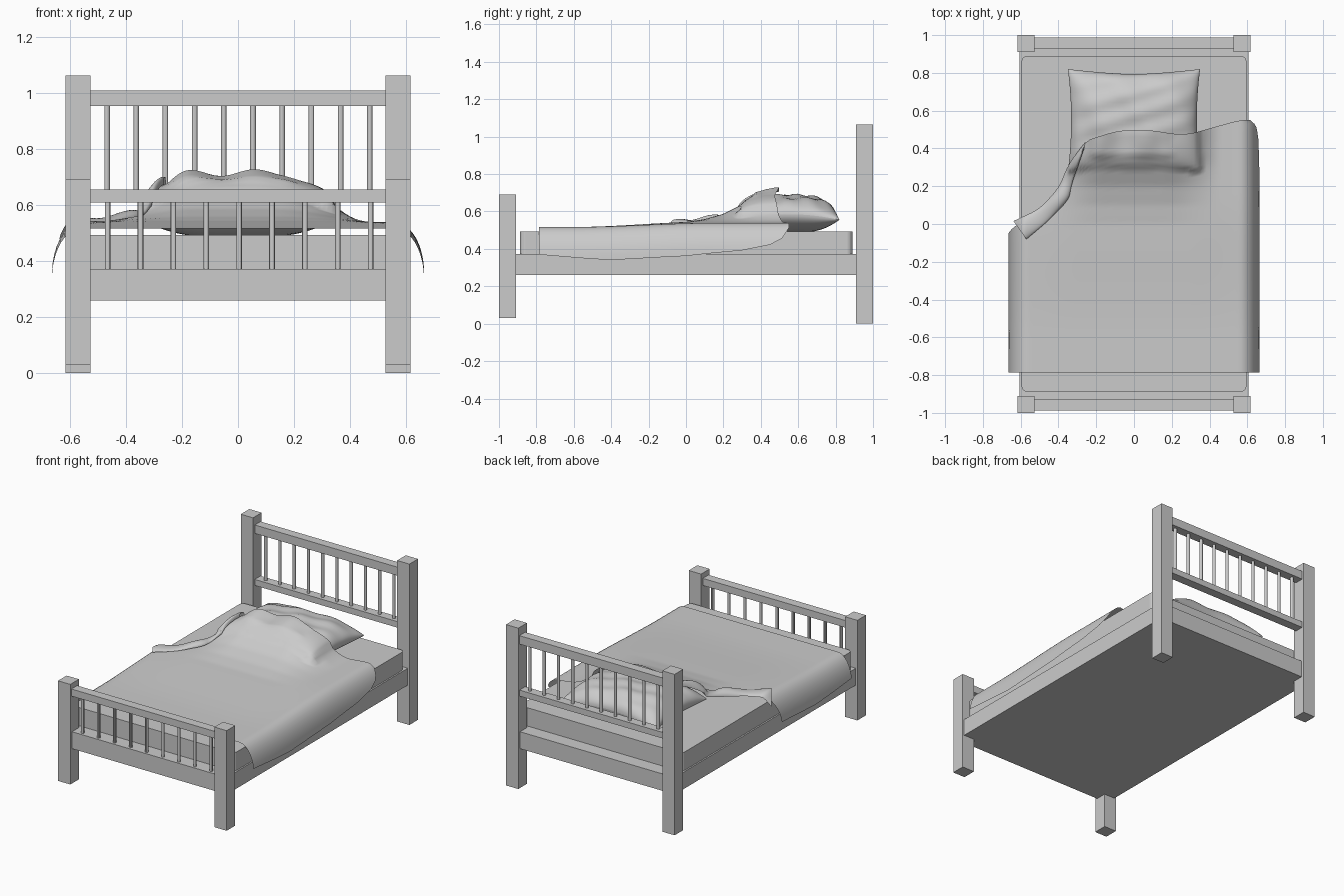
import bpy, bmesh, math

if "Cube" in bpy.data.objects:
    bpy.data.objects.remove(bpy.data.objects["Cube"])

def lerp_table(pts, x):
    """Smooth interpolation through (x, value) pairs."""
    if x <= pts[0][0]:
        return pts[0][1]
    for (a, va), (b, vb) in zip(pts, pts[1:]):
        if x <= b:
            return va + (vb - va) * (x - a) / (b - a)
    return pts[-1][1]

def smoothstep(a, b, x):
    t = min(1, max(0, (x - a) / (b - a)))
    return t * t * (3 - 2 * t)

def finish(name, bm, smooth=False):
    me = bpy.data.meshes.new(name)
    bm.to_mesh(me)
    bm.free()
    ob = bpy.data.objects.new(name, me)
    bpy.context.collection.objects.link(ob)
    if smooth:
        for p in me.polygons:
            p.use_smooth = True
    return ob

def box(name, x0, x1, y0, y1, z0, z1, corner=0):
    bm = bmesh.new()
    bmesh.ops.create_cube(bm, size=1)
    for v in bm.verts:
        v.co = ((x0 + x1) / 2 + v.co.x * (x1 - x0),
                (y0 + y1) / 2 + v.co.y * (y1 - y0),
                (z0 + z1) / 2 + v.co.z * (z1 - z0))
    if corner:
        edges = [e for e in bm.edges if abs(e.verts[0].co.z - e.verts[1].co.z) > 1e-4]
        bmesh.ops.bevel(bm, geom=edges, offset=corner, segments=5, profile=0.5, affect='EDGES')
    return finish(name, bm)

def grid(name, nu, nv, fn):
    """Surface from fn(i/nu, j/nv)."""
    bm = bmesh.new()
    vs = [[bm.verts.new(fn(i / nu, j / nv)) for j in range(nv + 1)] for i in range(nu + 1)]
    for i in range(nu):
        for j in range(nv):
            bm.faces.new((vs[i][j], vs[i + 1][j], vs[i + 1][j + 1], vs[i][j + 1]))
    return finish(name, bm, True)

def spindles(name, n, x0, x1, y, z0, z1):
    for i in range(n):
        bpy.ops.mesh.primitive_cylinder_add(
            vertices=12, radius=0.01, depth=z1 - z0,
            location=(x0 + (x1 - x0) * i / (n - 1), y, (z0 + z1) / 2))
        bpy.context.object.name = f"{name}_{i + 1}"
        bpy.ops.object.shade_smooth_by_angle()

# Posts
for side, s in (("left", -1), ("right", 1)):
    a, b = sorted((s * 0.617, s * 0.527))
    box(f"head_post_{side}", a, b, 0.91, 1.0, 0, 1.064)
    box(f"foot_post_{side}", a, b, -1.0, -0.91, 0.03, 0.692)

# Base, rails and spindles
box("bed_base", -0.605, 0.605, -0.982, 0.982, 0.26, 0.372)
box("head_top_rail", -0.53, 0.53, 0.928, 0.988, 0.954, 1.01)
box("head_lower_rail", -0.53, 0.53, 0.928, 0.988, 0.61, 0.65)
box("foot_top_rail", -0.53, 0.53, -0.988, -0.928, 0.61, 0.657)
spindles("head_spindle", 10, -0.468, 0.471, 0.958, 0.645, 0.96)
spindles("foot_spindle", 9, -0.466, 0.474, -0.958, 0.365, 0.615)

# Mattress
box("mattress", -0.595, 0.595, -0.888, 0.89, 0.372, 0.493, 0.03)

# Pillow
PX, PY, PCY, PZ = 0.35, 0.27, 0.55, 0.585

def pillow_thick(u, v):
    return 0.1 * (max(0, 1 - abs(u) ** 3) * max(0, 1 - abs(v) ** 3)) ** 0.5

def pillow_pt(sign):
    def fn(a, b):
        u, v = -math.cos(a * math.pi), -math.cos(b * math.pi)
        x = PX * u * (1 - 0.05 * (1 - v * v))
        y = PCY + PY * v * (1 - 0.1 * (1 - abs(u) ** 1.5))
        t = pillow_thick(u, v)
        wrinkle = 0.06 * t * math.sin(9 * u + 4 * v) + 0.05 * t * math.sin(13 * v - 5 * u)
        sag = -0.03 * (u * u * v * v)
        return (x, y, PZ + sag + sign * t + (wrinkle if sign > 0 else 0))
    return fn

top = grid("pillow", 40, 32, pillow_pt(1))
bottom = grid("pillow_underside", 40, 32, pillow_pt(-1))
bottom.data.flip_normals()

# Blanket height field, draped over the pillow
RISE = [(0.0, 0), (0.1, 0.012), (0.2, 0.04), (0.3, 0.09), (0.37, 0.15), (0.48, 0.17), (0.6, 0.165)]

def height(x, y):
    h = 0.517 + 0.03 * smoothstep(-0.6, 0.15, y) * (1 - 0.3 * smoothstep(0.3, 0.6, abs(x)))
    spread = 1 - smoothstep(0.16, 0.47, abs(x + 0.01))
    lobes = 1 - 0.07 * math.cos((x + 0.06) * 26) * smoothstep(0.3, 0.45, y)
    h += lerp_table(RISE, y) * spread * lobes
    u, v = x / PX, (y - PCY) / PY
    if abs(u) < 1 and abs(v) < 1:
        h = max(h, PZ + 1.06 * pillow_thick(u, v) + 0.012)
    return h

EDGE = [(-0.7, -0.06), (-0.56, 0.03), (-0.5, 0.07), (-0.4, 0.18), (-0.34, 0.32), (-0.26, 0.44),
        (-0.1, 0.49), (0, 0.50), (0.1, 0.495), (0.22, 0.475), (0.3, 0.477), (0.45, 0.52),
        (0.56, 0.55), (0.7, 0.55)]
HANG = [(-0.8, 0.88), (-0.4, 1.0), (0.0, 0.98), (0.3, 0.88), (0.45, 0.77), (0.52, 0.62), (0.55, 0.35)]

def drape(s, y):
    """Point on the cloth: flat in the middle, quarter-ellipse down the sides."""
    if abs(s) <= 0.56:
        return (s, y, height(s, y))
    sg = math.copysign(1, s)
    q = (abs(s) - 0.56) / 0.14 * lerp_table(HANG, y) * math.pi / 2
    return (sg * (0.56 + 0.105 * math.sin(q)), y,
            height(sg * 0.56, y) - 0.18 * (1 - math.cos(q)))

def blanket_pt(a, b):
    s = -0.7 + 1.4 * a
    top_y = sum(lerp_table(EDGE, s + d) for d in (-0.03, 0, 0.03)) / 3
    return drape(s, -0.785 + (top_y + 0.785) * b)

grid("blanket", 84, 70, blanket_pt)

# Turned-back corner of the blanket, rolled along the diagonal edge
OUTER = [(0, (-0.25, 0.445)), (0.25, (-0.345, 0.32)), (0.5, (-0.40, 0.19)), (0.75, (-0.5, 0.08)), (1, (-0.65, 0.01))]
INNER = [(0, (-0.26, 0.41)), (0.25, (-0.33, 0.21)), (0.5, (-0.345, 0.13)), (0.75, (-0.45, 0.02)), (1, (-0.58, -0.09))]

def fold_pt(a, b):
    def at(tab):
        return [sum(lerp_table([(t, p[k]) for t, p in tab], a + d) for d in (-0.06, 0, 0.06)) / 3
                for k in (0, 1)]
    (ox, oy), (ix, iy) = at(OUTER), at(INNER)
    w = 0.5 - 0.5 * math.cos(b * math.pi)
    x, y = ox + (ix - ox) * w, oy + (iy - oy) * w
    lift = (0.035 - 0.012 * a) * math.sin(b * math.pi) + 0.008 * b
    lift *= 0.75 + 0.25 * math.sin(a * 14)
    drop = 0.07 * smoothstep(0.58, 0.66, -x)
    return (x, y, height(x, y) + lift - drop)

grid("blanket_fold", 40, 12, fold_pt)
